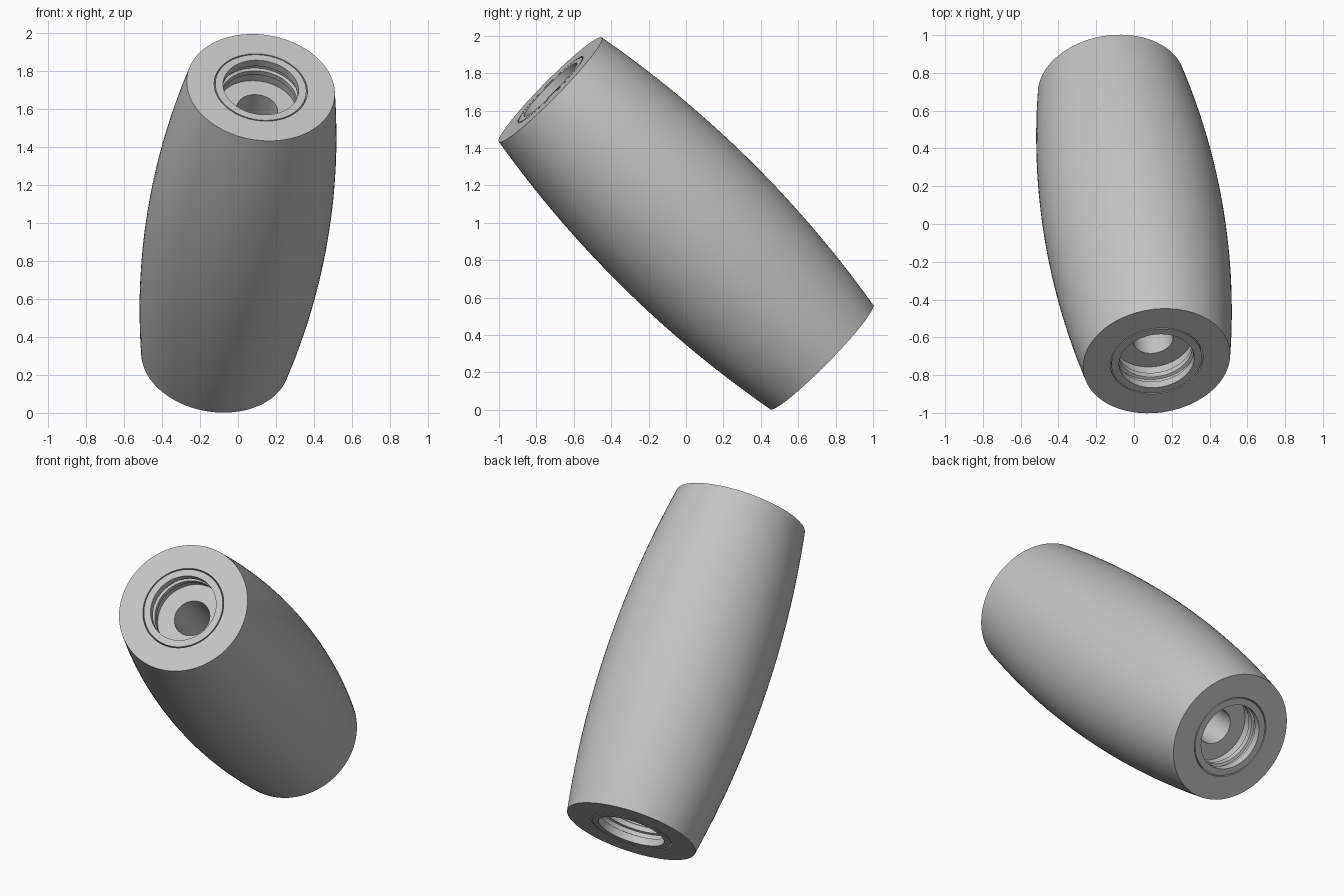
import bpy, bmesh, math
from mathutils import Vector, Matrix

cube = bpy.data.objects.get("Cube")
if cube:
    bpy.data.objects.remove(cube)

HALF = 1.025        # half length along the axis
END_R, MID_R = 0.392, 0.48
HOLE_R, POCKET_R = 0.108, 0.247
DEPTH = 0.165
SEGMENTS = 96
AXIS = Vector((0.117, -0.707, 0.697)).normalized()
PLACE = Matrix.Translation((0, 0, 0.997)) @ AXIS.to_track_quat('Z', 'Y').to_matrix().to_4x4()

grey = bpy.data.materials.new("plain grey")
grey.use_nodes = True
colour = (0.55, 0.55, 0.55, 1)
grey.diffuse_color = colour
grey.node_tree.nodes["Principled BSDF"].inputs["Base Color"].default_value = colour


def lathe(name, profile):
    """Revolve a closed (radius, height) profile and lay it along the tilted axis."""
    bm = bmesh.new()
    rings = []
    for i in range(SEGMENTS):
        a = 2 * math.pi * i / SEGMENTS
        rings.append([bm.verts.new((r * math.cos(a), r * math.sin(a), h)) for r, h in profile])
    n = len(profile)
    for i in range(SEGMENTS):
        a, b = rings[i], rings[(i + 1) % SEGMENTS]
        for j in range(n):
            k = (j + 1) % n
            bm.faces.new((a[j], b[j], b[k], a[k]))
    bmesh.ops.recalc_face_normals(bm, faces=bm.faces)
    mesh = bpy.data.meshes.new(name)
    bm.to_mesh(mesh)
    bm.free()
    mesh.materials.append(grey)
    obj = bpy.data.objects.new(name, mesh)
    bpy.context.collection.objects.link(obj)
    obj.matrix_world = PLACE
    bpy.ops.object.select_all(action='DESELECT')
    obj.select_set(True)
    bpy.context.view_layer.objects.active = obj
    bpy.ops.object.shade_smooth_by_angle(angle=math.radians(30))
    return obj


# Barrel body: bulged outside, stepped pocket at both ends, through hole
STEPS = 32
outer = []
for i in range(STEPS + 1):
    t = -1 + 2 * i / STEPS
    outer.append((MID_R - (MID_R - END_R) * t * t, HALF * t))
floor = HALF - DEPTH
bore = [(POCKET_R, HALF), (POCKET_R, floor), (HOLE_R, floor)]
lathe("barrel_body", outer + bore + [(r, -h) for r, h in reversed(bore)])

# End inserts: rings with a retaining groove, set in each pocket with a thin seam
ring = [(0.241, 0), (0.2, 0), (0.2, 0.045), (0.215, 0.05), (0.215, 0.075),
        (0.2, 0.08), (0.2, 0.11), (0.21, 0.115), (0.21, DEPTH + 0.01),
        (0.241, DEPTH + 0.01)]
for name, side in (("upper_insert", 1), ("lower_insert", -1)):
    lathe(name, [(r, side * (HALF - d)) for r, d in ring])
